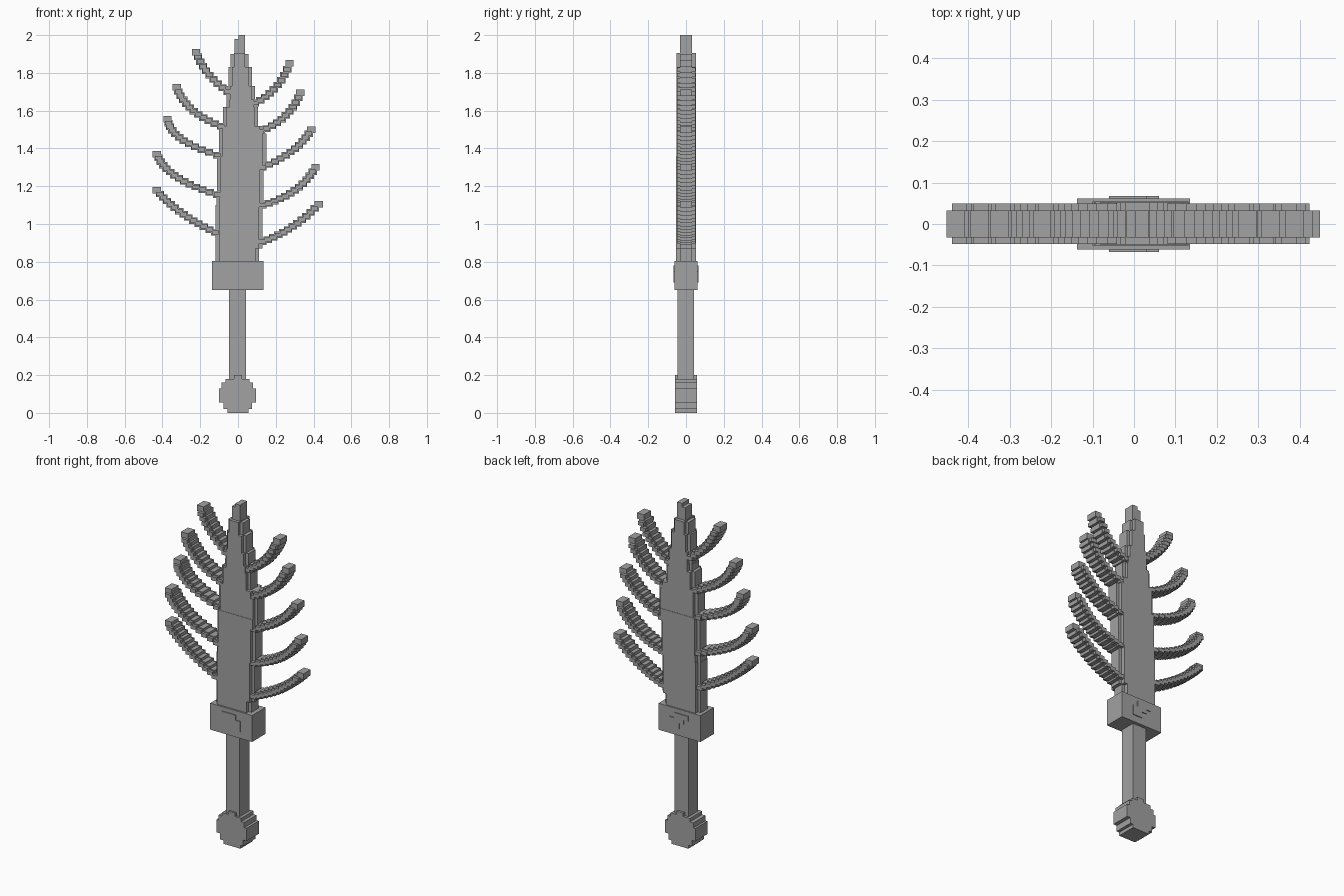
import bpy, bmesh
from mathutils import Vector, Matrix

if "Cube" in bpy.data.objects:
    bpy.data.objects.remove(bpy.data.objects["Cube"])

grey = bpy.data.materials.new("stone grey")
grey.diffuse_color = (0.36, 0.36, 0.36, 1)
grey.use_nodes = True
grey.node_tree.nodes["Principled BSDF"].inputs["Base Color"].default_value = grey.diffuse_color


def finish(name, bm):
    bmesh.ops.recalc_face_normals(bm, faces=bm.faces)
    me = bpy.data.meshes.new(name)
    bm.to_mesh(me)
    bm.free()
    me.materials.append(grey)
    ob = bpy.data.objects.new(name, me)
    bpy.context.collection.objects.link(ob)
    return ob


def add_box(bm, x, z, w, h, y0, y1):
    m = Matrix.Translation((x, (y0 + y1) / 2, z)) @ Matrix.Diagonal((w, y1 - y0, h, 1))
    bmesh.ops.create_cube(bm, size=1, matrix=m)


def add_steps(bm, rows, top, y0, y1, inset=0.0):
    """Extrude a stepped silhouette; each row is (bottom z, left x, right x)."""
    left, right = [], []
    for i, (z, xl, xr) in enumerate(rows):
        z1 = rows[i + 1][0] if i + 1 < len(rows) else top
        left += [(xl + inset, z), (xl + inset, z1)]
        right += [(xr - inset, z), (xr - inset, z1)]
    pts = []
    for p in left + right[::-1]:
        if not pts or p != pts[-1]:
            pts.append(p)
    face = bm.faces.new([bm.verts.new((x, y0, z)) for x, z in pts])
    ext = bmesh.ops.extrude_face_region(bm, geom=[face])["geom"]
    verts = [v for v in ext if isinstance(v, bmesh.types.BMVert)]
    bmesh.ops.translate(bm, verts=verts, vec=(0, y1 - y0, 0))


# Pommel: stepped disc
bm = bmesh.new()
add_steps(bm, [(0, -.055, .055), (.02, -.078, .073), (.055, -.1, .095),
               (.13, -.087, .08), (.16, -.065, .06), (.18, -.022, .022)],
          .2, -.057, .057)
finish("pommel", bm)

# Grip
bm = bmesh.new()
add_box(bm, -.002, .415, .09, .48, -.046, .043)
finish("grip", bm)

# Guard with thin stepped plates front and back
bm = bmesh.new()
add_box(bm, -.001, .727, .272, .155, -.062, .062)
finish("guard", bm)
bm = bmesh.new()
for a, b in ((-.067, -.06), (.06, .067)):
    add_steps(bm, [(.69, 0, .06), (.725, -.03, .06), (.75, -.06, .03)], .78, a, b)
finish("guard_plates", bm)

# Blade: thin full silhouette plus a thicker inset core
rows = [(.8, -.118, .11), (.87, -.118, .13), (1.1, -.115, .135), (1.14, -.112, .135),
        (1.3, -.112, .15), (1.36, -.1, .15), (1.48, -.1, .135), (1.52, -.08, .105),
        (1.62, -.062, .1), (1.66, -.06, .09), (1.73, -.05, .075), (1.83, -.04, .055),
        (1.9, -.018, .036), (1.98, .003, .036)]
bm = bmesh.new()
add_steps(bm, rows, 2.0, -.032, .032)
finish("blade_edge", bm)
bm = bmesh.new()
add_steps(bm, rows[:5], 1.36, -.052, .054, .018)
add_steps(bm, rows[5:12], 1.905, -.05, .052, .018)
finish("blade_core", bm)

# Branches: stepped blocks along curves given by root, middle and tip (x, z)
branches = [
    ((-.12, .955), (-.30, 1.06), (-.43, 1.178)),
    ((-.11, 1.155), (-.325, 1.25), (-.43, 1.37)),
    ((-.11, 1.365), (-.30, 1.45), (-.373, 1.555)),
    ((-.09, 1.517), (-.245, 1.607), (-.325, 1.725)),
    ((-.055, 1.70), (-.16, 1.80), (-.222, 1.91)),
    ((.13, .907), (.29, .987), (.427, 1.105)),
    ((.13, 1.10), (.30, 1.178), (.41, 1.30)),
    ((.13, 1.30), (.29, 1.39), (.387, 1.50)),
    ((.12, 1.49), (.253, 1.575), (.33, 1.695)),
    ((.09, 1.64), (.20, 1.724), (.273, 1.85)),
]
for k, pts in enumerate(branches):
    a, m, b = map(Vector, pts)
    c = 2 * m - (a + b) / 2
    n = round(((m - a).length + (b - m).length) / .03)
    bm = bmesh.new()
    for i in range(n + 1):
        t = i / n
        p = a * (1 - t) ** 2 + c * 2 * t * (1 - t) + b * t * t
        add_box(bm, p.x, p.y, .044, .034, -.032, .032)
        if i < n:
            add_box(bm, p.x, p.y, .036, .022, -.048, .05)
    side = "left" if k < 5 else "right"
    finish(f"branch_{side}_{k % 5 + 1}", bm)
